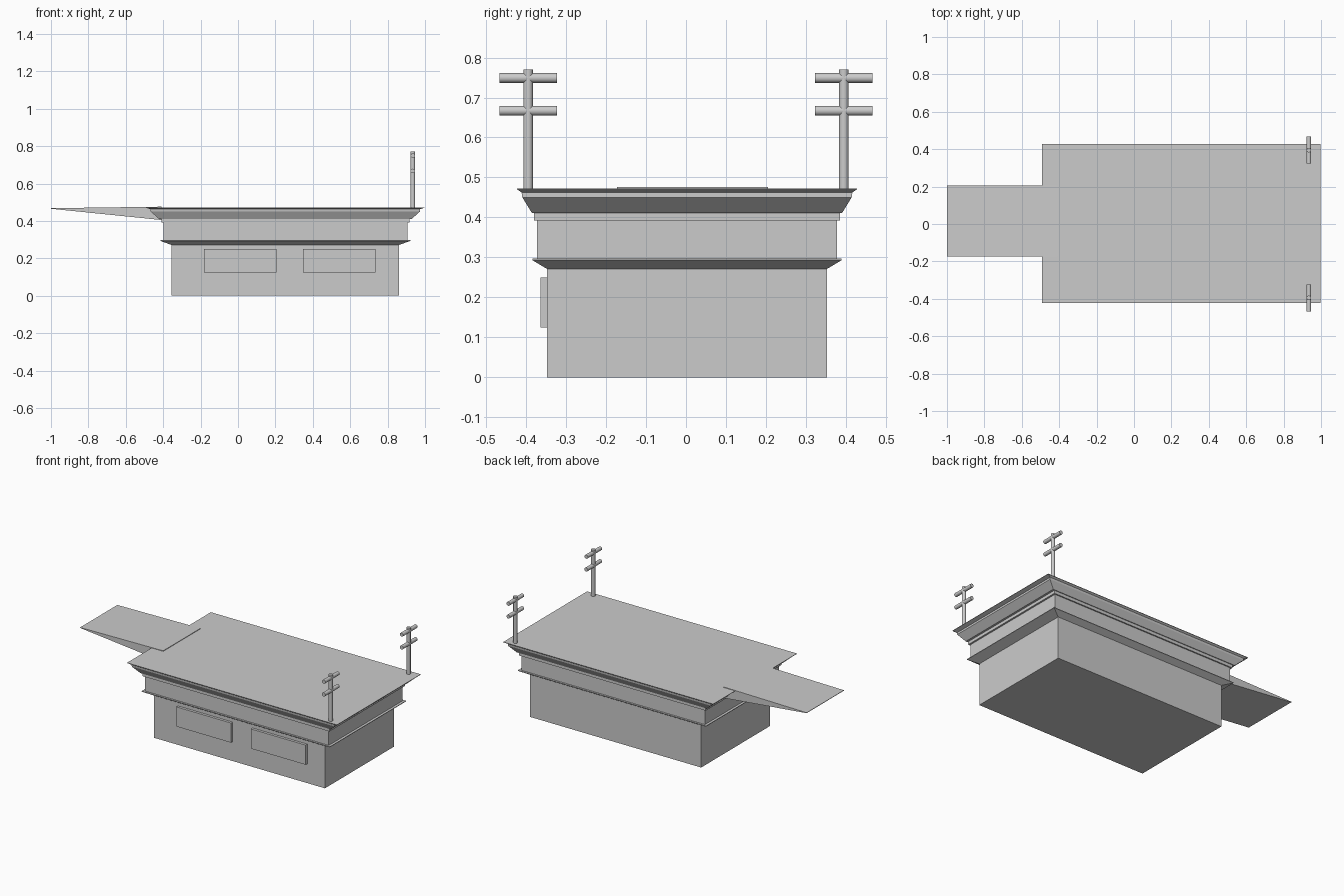
import bpy, bmesh, math
from mathutils import Vector

if "Cube" in bpy.data.objects:
    bpy.data.objects.remove(bpy.data.objects["Cube"])

CX, CY = 0.253, 0.0025   # centre of the main block

grey = bpy.data.materials.new("light_grey")
grey.diffuse_color = (0.6, 0.6, 0.6, 1)
grey.use_nodes = True
grey.node_tree.nodes["Principled BSDF"].inputs["Base Color"].default_value = grey.diffuse_color


def finish(name, bm):
    bmesh.ops.recalc_face_normals(bm, faces=bm.faces)
    me = bpy.data.meshes.new(name)
    bm.to_mesh(me)
    bm.free()
    me.materials.append(grey)
    ob = bpy.data.objects.new(name, me)
    bpy.context.collection.objects.link(ob)
    return ob


def stack(name, rings):
    """Solid lofted through rectangles given as (half_x, half_y, z)."""
    bm = bmesh.new()
    loops = [[bm.verts.new((CX + sx * hx, CY + sy * hy, z))
              for sx, sy in ((-1, -1), (1, -1), (1, 1), (-1, 1))]
             for hx, hy, z in rings]
    for a, b in zip(loops, loops[1:]):
        for i in range(4):
            j = (i + 1) % 4
            bm.faces.new((a[i], a[j], b[j], b[i]))
    bm.faces.new(loops[0][::-1])
    bm.faces.new(loops[-1])
    return finish(name, bm)


def extrude_xz(name, profile, y0, y1):
    """Solid made by sweeping an x-z profile along y."""
    bm = bmesh.new()
    face = bm.faces.new([bm.verts.new((x, y0, z)) for x, z in profile])
    new = bmesh.ops.extrude_face_region(bm, geom=[face])["geom"]
    bmesh.ops.translate(bm, vec=(0, y1 - y0, 0),
                        verts=[v for v in new if isinstance(v, bmesh.types.BMVert)])
    return finish(name, bm)


def rod(name, start, end, radius):
    a, b = Vector(start), Vector(end)
    bpy.ops.mesh.primitive_cylinder_add(vertices=20, radius=radius,
                                        depth=(b - a).length, location=(a + b) / 2)
    ob = bpy.context.object
    ob.name = name
    ob.rotation_euler = (b - a).to_track_quat('Z', 'Y').to_euler()
    ob.data.materials.append(grey)
    bpy.ops.object.shade_smooth_by_angle(angle=math.radians(40))
    return ob


# Main block, bottom to top
stack("base", [(0.6075, 0.35, 0), (0.6075, 0.35, 0.272)])
stack("ledge", [(0.6075, 0.35, 0.271), (0.668, 0.387, 0.293), (0.668, 0.387, 0.297)])
stack("upper_wall", [(0.652, 0.375, 0.296), (0.652, 0.375, 0.393)])
stack("trim_band", [(0.663, 0.383, 0.392), (0.663, 0.383, 0.412)])
stack("cornice", [(0.676, 0.388, 0.411), (0.72, 0.412, 0.45), (0.72, 0.414, 0.4625),
                  (0.745, 0.425, 0.470), (0.745, 0.425, 0.4725)])

# Tapered platform sticking out on the left
extrude_xz("wedge_platform",
           [(-1, 0.465), (-0.41, 0.405), (-0.41, 0.476), (-1, 0.468)], -0.173, 0.205)

# Raised panels on the front
for i, (x0, x1) in enumerate(((-0.182, 0.205), (0.347, 0.735))):
    extrude_xz(f"front_panel_{i + 1}",
               [(x0, 0.124), (x1, 0.124), (x1, 0.25), (x0, 0.25)], -0.364, -0.34)

# Two poles with double crossbars on the right roof corners
for side, y in (("front", -0.395), ("back", 0.395)):
    rod(f"{side}_pole", (0.935, y, 0.46), (0.935, y, 0.77), 0.0122)
    for level, z in (("lower", 0.667), ("upper", 0.749)):
        rod(f"{side}_{level}_crossbar", (0.935, y - 0.072, z), (0.935, y + 0.072, z), 0.0122)
